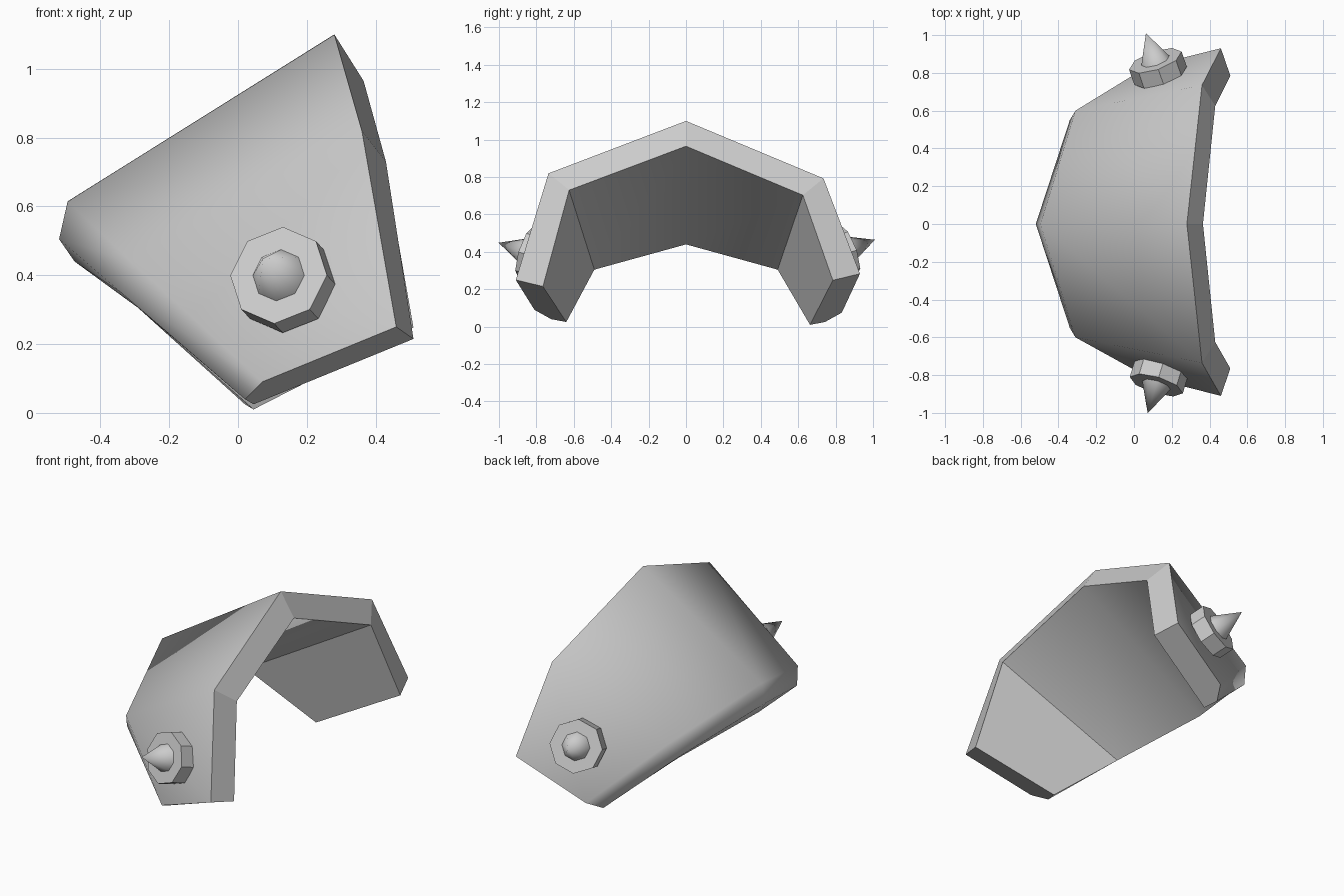
import bpy, bmesh
from math import radians
from mathutils import Vector, Matrix

if "Cube" in bpy.data.objects:
    bpy.data.objects.remove(bpy.data.objects["Cube"])

grey = bpy.data.materials.new("plain grey")
grey.use_nodes = True
colour = (0.6, 0.6, 0.6, 1)
grey.diffuse_color = colour
grey.node_tree.nodes["Principled BSDF"].inputs["Base Color"].default_value = colour


def make_object(name, bm):
    bmesh.ops.recalc_face_normals(bm, faces=bm.faces)
    mesh = bpy.data.meshes.new(name)
    bm.to_mesh(mesh)
    bm.free()
    mesh.materials.append(grey)
    obj = bpy.data.objects.new(name, mesh)
    bpy.context.collection.objects.link(obj)
    return obj


# Cross-sections of the plate: rim inner, rim outer, rear outer, rear edge, rear inner
ridge = [(.365, 0, .965), (.28, 0, 1.10), (-.495, 0, .615), (-.52, 0, .505), (-.475, 0, .44)]
shoulder = [(.43, .625, .73), (.36, .735, .82), (-.31, .60, .44), (-.34, .55, .35), (-.29, .49, .305)]
foot = [(.51, .765, .215), (.46, .91, .25), (.07, .81, .09), (.02, .72, .04), (.045, .64, .025)]


def side(section, sign, rim=(0, 0), rear=(0, 0)):
    """Place a section on one side, nudging its rim and rear in y and z."""
    points = []
    for i, (x, y, z) in enumerate(section):
        dy, dz = rim if i < 2 else rear
        points.append((x, sign * (y + dy), z + dz))
    return points


# Curved armour plate, lofted from foot to foot
bm = bmesh.new()
sections = [side(foot, -1), side(shoulder, -1), ridge,
            side(shoulder, 1, rim=(0, -.027)),
            side(foot, 1, rim=(.02, .033), rear=(.023, -.015))]
rings = [[bm.verts.new(p) for p in s] for s in sections]
group = {}
names = ["rim", "outside", "outside", "outside", "inside"]
for a, b in zip(rings, rings[1:]):
    for i, part in enumerate(names):
        j = (i + 1) % len(names)
        group[bm.faces.new((a[i], a[j], b[j], b[i]))] = part
for ring in (rings[0], rings[-1]):
    group[bm.faces.new(ring)] = "end"

# Keep borders between parts and the inner shoulder creases crisp
creases = [{r[0], r[4]} for r in (rings[1], rings[3])]
for f in bm.faces:
    f.smooth = group[f] in ("outside", "inside")
for e in bm.edges:
    parts = {group[f] for f in e.link_faces}
    e.smooth = len(parts) == 1 and set(e.verts) not in creases
make_object("curved_plate", bm)


# Studs: an eight-sided base with a pointed spike
def stud(name, centre, axis):
    axis = Vector(axis).normalized()
    out = axis
    up = (Vector((0, 0, 1)) - out * out.z).normalized()
    frame = Matrix((up, out.cross(up), out)).transposed().to_4x4()
    place = Matrix.Translation(centre) @ frame
    for part, r1, r2, low, high in (("base", .147, .147, -.09, 0), ("spike", .083, 0, -.01, .163)):
        bm = bmesh.new()
        move = place @ Matrix.Translation((0, 0, (low + high) / 2))
        bmesh.ops.create_cone(bm, cap_ends=True, segments=8, radius1=r1, radius2=r2,
                              depth=high - low, matrix=move)
        bmesh.ops.remove_doubles(bm, verts=bm.verts, dist=.0001)
        for f in bm.faces:
            f.smooth = part == "spike" and len(f.verts) == 3
        for e in bm.edges:
            e.smooth = e.calc_face_angle(0) < radians(60)
        make_object(name + "_" + part, bm)


stud("right_stud", (.118, -.853, .40), (-.28, -.915, .3))
stud("left_stud", (.113, .865, .41), (-.31, .9, .34))
